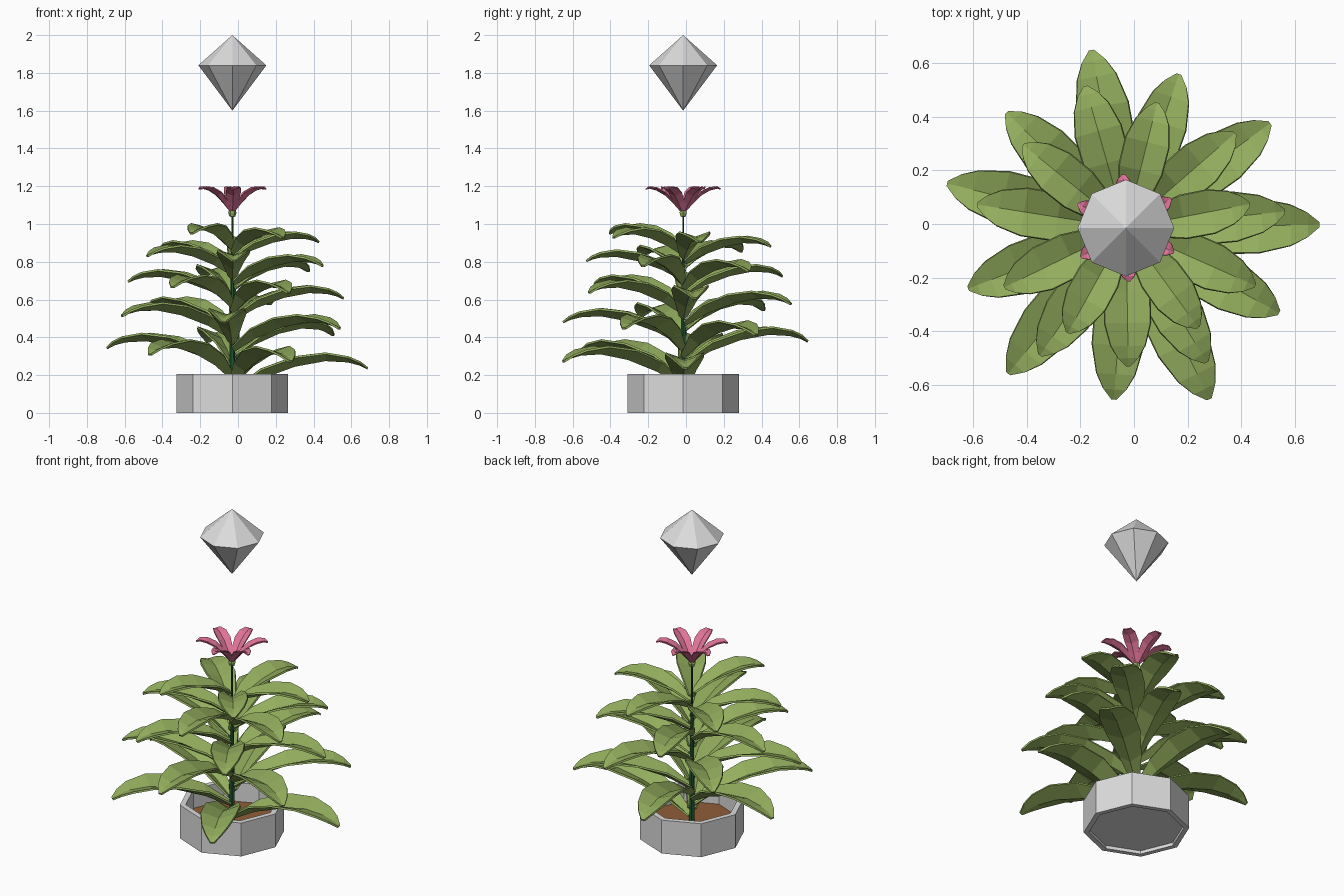
import bpy, bmesh, math

if "Cube" in bpy.data.objects:
    bpy.data.objects.remove(bpy.data.objects["Cube"])

CX, CY = -0.03, -0.015   # axis of pot, stem, flower and gem


def material(name, rgb):
    m = bpy.data.materials.new(name)
    m.diffuse_color = (*rgb, 1)
    m.use_nodes = True
    m.node_tree.nodes["Principled BSDF"].inputs["Base Color"].default_value = m.diffuse_color
    return m


GREY = material("light_grey", (0.72, 0.72, 0.72))
LEAF = material("leaf_green", (0.29, 0.42, 0.11))
STEM = material("dark_green", (0.015, 0.09, 0.03))
PINK = material("petal_pink", (0.74, 0.17, 0.31))
SOIL = material("soil_brown", (0.28, 0.11, 0.04))


def finish(bm, name, mat):
    me = bpy.data.meshes.new(name)
    bm.to_mesh(me)
    bm.free()
    me.materials.append(mat)
    ob = bpy.data.objects.new(name, me)
    ob.location = (CX, CY, 0)
    bpy.context.collection.objects.link(ob)
    return ob


def lathe(name, profile, mat, sides=8):
    """Revolve (radius, z) points into a faceted solid."""
    bm = bmesh.new()
    rings = []
    for r, z in profile:
        rings.append([bm.verts.new((r * math.cos(2 * math.pi * i / sides),
                                    r * math.sin(2 * math.pi * i / sides), z))
                      for i in range(sides)])
    for a, b in zip(rings, rings[1:]):
        for i in range(sides):
            j = (i + 1) % sides
            bm.faces.new((a[i], a[j], b[j], b[i]))
    bmesh.ops.remove_doubles(bm, verts=bm.verts, dist=1e-5)
    bmesh.ops.recalc_face_normals(bm, faces=bm.faces)
    return finish(bm, name, mat)


def blade(name, stations, angle, mat, thick):
    """Folded leaf or petal; stations are (radius, edge z, half width, fold depth)."""
    bm = bmesh.new()
    c, s = math.cos(angle), math.sin(angle)
    rows = []
    for r, z, w, d in stations:
        rows.append([bm.verts.new((r * c - y * s, r * s + y * c, h))
                     for y, h in ((-w, z), (0, z - d), (w, z))])
    for a, b in zip(rows, rows[1:]):
        for i in (0, 1):
            bm.faces.new((a[i], b[i], b[i + 1], a[i + 1]))
    bm.normal_update()
    ob = finish(bm, name, mat)
    mod = ob.modifiers.new("thickness", 'SOLIDIFY')
    mod.thickness = thick
    mod.offset = -1
    return ob


# Pot with a recessed underside, and the soil in it
lathe("pot", [(0, 0.02), (0.265, 0.02), (0.265, 0), (0.295, 0), (0.295, 0.205),
              (0.262, 0.205), (0.262, 0.06), (0, 0.06)], GREY)
lathe("soil", [(0, 0.06), (0.262, 0.06), (0.262, 0.09), (0, 0.09)], SOIL)

# Stem
lathe("stem", [(0, 0.08), (0.017, 0.08), (0.013, 0.5), (0.005, 0.95),
               (0.005, 1.05), (0, 1.05)], STEM, 6)

# Leaves in a descending-size spiral: (t, rise, half width, fold depth)
SHAPE = [(0.0, -0.11, 0.02, 0.02), (0.2, -0.005, 0.062, 0.045),
         (0.45, 0.06, 0.098, 0.045), (0.68, 0.08, 0.1, 0.035),
         (0.85, 0.06, 0.075, 0.022), (0.94, 0.033, 0.045, 0.012),
         (1.0, 0.0, 0.01, 0.0)]
for i in range(25):
    reach = 0.72 - 0.0114 * i
    k = reach / 0.72
    wide = 0.45 + 0.55 * k
    tip_z = 0.24 + 0.037 * i - 0.0003 * i * i
    pts = [(0.008 + t * (reach - 0.008), tip_z + h * k, w * wide, d * wide)
           for t, h, w, d in SHAPE]
    blade(f"leaf_{i + 1}", pts, math.radians(1 - 65 * i), LEAF, 0.011)

# Flower: green base and six petals
lathe("flower_base", [(0, 1.035), (0.016, 1.04), (0.022, 1.06), (0.014, 1.085),
                      (0, 1.085)], LEAF, 6)
PETAL = [(0.008, 1.075, 0.012, 0.008), (0.045, 1.125, 0.028, 0.016),
         (0.09, 1.17, 0.038, 0.016), (0.14, 1.195, 0.036, 0.012),
         (0.18, 1.2, 0.022, 0.007), (0.2, 1.187, 0.005, 0.0)]
for i in range(6):
    blade(f"petal_{i + 1}", PETAL, math.radians(33 + 60 * i), PINK, 0.006)

# Floating gem
lathe("gem", [(0, 1.6), (0.18, 1.84), (0, 2.0)], GREY)
